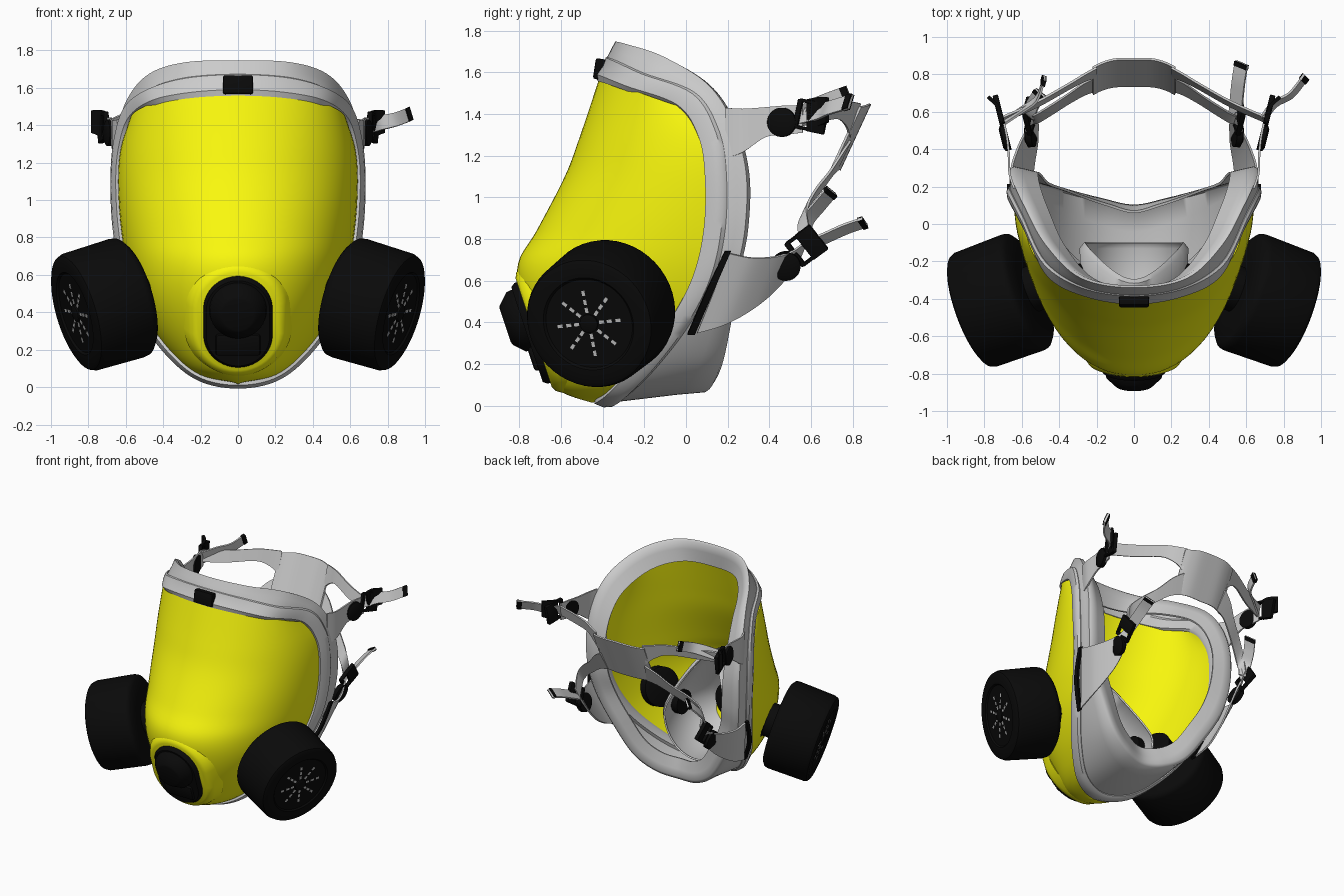
import bpy, bmesh, math
from mathutils import Vector, Matrix

if "Cube" in bpy.data.objects:
    bpy.data.objects.remove(bpy.data.objects["Cube"])
V = Vector

def material(name, rgb):
    m = bpy.data.materials.new(name)
    m.diffuse_color = (*rgb, 1)
    m.use_nodes = True
    m.node_tree.nodes["Principled BSDF"].inputs["Base Color"].default_value = m.diffuse_color
    return m
YELLOW = material("yellow_visor", (0.95, 0.94, 0.004))
BLACK = material("black_rubber", (0.003, 0.003, 0.003))

def finish(name, bm, mat=None, mirror=False, solid=0, angle=40):
    bmesh.ops.remove_doubles(bm, verts=bm.verts, dist=1e-5)
    bmesh.ops.recalc_face_normals(bm, faces=bm.faces)
    me = bpy.data.meshes.new(name)
    bm.to_mesh(me)
    bm.free()
    ob = bpy.data.objects.new(name, me)
    bpy.context.collection.objects.link(ob)
    if mat:
        me.materials.append(mat)
    bpy.ops.object.select_all(action='DESELECT')
    ob.select_set(True)
    bpy.context.view_layer.objects.active = ob
    if solid:
        s = ob.modifiers.new("thickness", 'SOLIDIFY')
        s.thickness, s.offset = solid, 0
        bpy.ops.object.modifier_apply(modifier=s.name)
    bpy.ops.object.shade_smooth_by_angle(angle=math.radians(angle))
    if mirror:
        ob.modifiers.new("mirror", 'MIRROR')
    return ob

def loft(name, rings, mat=None, closed=True, caps=False, **kw):
    bm = bmesh.new()
    rows = [[bm.verts.new(p) for p in r] for r in rings]
    n = len(rows[0])
    for a, b in zip(rows, rows[1:]):
        for i in range(n if closed else n - 1):
            j = (i + 1) % n
            bm.faces.new((a[i], a[j], b[j], b[i]))
    if caps:
        bm.faces.new(rows[0])
        bm.faces.new(rows[-1])
    return finish(name, bm, mat, **kw)

def spline(pts, n=6, closed=False):
    pts, k, out = [V(p) for p in pts], len(pts), []
    at = lambda i: pts[i % k] if closed else pts[max(0, min(k - 1, i))]
    for i in range(k if closed else k - 1):
        a, b, c, d = at(i - 1), at(i), at(i + 1), at(i + 2)
        for s in range(n):
            t = s / n
            out.append(0.5 * (2 * b + (c - a) * t + (2 * a - 5 * b + 4 * c - d) * t * t
                              + (3 * b - a - 3 * c + d) * t ** 3))
    return out if closed else out + [pts[-1]]

def frame(origin, axis, up=(0, 0, 1)):
    z = V(axis).normalized()
    x = V(up).cross(z).normalized()
    m = Matrix((x, z.cross(x), z)).transposed().to_4x4()
    m.translation = origin
    return m

def lathe(name, m, profile, mat=None, s=0, n=48, **kw):
    # round (s=0) or stadium-shaped stack of (radius, height) rings
    rings = []
    for r, h in profile:
        angs = [2 * math.pi * (i + 0.5) / n for i in range(n)]
        rings.append([m @ V((r * math.cos(a), r * math.sin(a) + math.copysign(s, math.sin(a)), h)) for a in angs])
    return loft(name, rings, mat, caps=True, **kw)

def boxes(name, items, mat=None, bevel=0.0, **kw):
    bm = bmesh.new()
    for m, size in items:
        bmesh.ops.create_cube(bm, size=1, matrix=m @ Matrix.Diagonal((*size, 1)))
    if bevel:
        bmesh.ops.bevel(bm, geom=bm.edges[:], offset=bevel, segments=2, affect='EDGES', profile=0.5)
    return finish(name, bm, mat, **kw)

def strap(name, pts, up=(0, 0, 1), mat=None, tip=False, mirror=True, solid=0.012):
    # ribbon through (x, y, z, width) points
    up = V(up).normalized()
    rings = [[p.xyz - up * p.w / 2, p.xyz + up * p.w / 2] for p in spline(pts)]
    loft(name, rings, mat, closed=False, mirror=mirror, solid=solid)
    if tip:
        loft(name + "_tip", rings[-3:], BLACK, closed=False, mirror=mirror, solid=0.025)

# Visor: half-ellipse rows between the centre line and the side of the rim, a little fuller near the chin
rim = [V(p) for p in [(0, -.41, 1.57), (.25, -.37, 1.557), (.45, -.262, 1.517), (.57, -.02, 1.43), (.62, .08, 1.28),
       (.635, .11, 1.1), (.62, .105, .85), (.58, .05, .62), (.5, -.07, .4), (.36, -.23, .2), (.2, -.36, .07), (0, -.42, .03)]]
centre = [(-.41, 1.57), (-.50, 1.3), (-.575, 1.1), (-.71, .84), (-.80, .68), (-.785, .5), (-.71, .27), (-.62, .09), (-.45, .02)]
side_pts, mid_pts = spline(rim[3:]), spline([(0, y, z) for y, z in centre])
rows = []
for j, (c, r) in enumerate(zip(mid_pts, side_pts)):
    e = 1 - .08 * math.exp(-((j - 32) / 8) ** 2)
    row = []
    for i in range(41):
        t = math.pi * (i / 40 - 0.5)
        k = 1 - max(0, math.cos(t)) ** e
        x = math.copysign(abs(math.sin(t)) ** e, t)
        row.append(V((r.x * x, c.y + (r.y - c.y) * k, c.z + (r.z - c.z) * k)))
    rows.append(row)
loft("visor", rows, YELLOW, closed=False, solid=0.012)

# Rim frame and face seal with an inward-turned lip
edge = [V(p) for p in [(0, -.34, 1.74), (.28, -.29, 1.73), (.47, -.11, 1.67), (.585, .1, 1.54), (.64, .22, 1.36),
        (.66, .285, 1.12), (.65, .28, .85), (.6, .235, .62), (.48, .2, .4), (.34, .16, .2), (.18, .12, .1), (0, .085, .07)]]
def full(half):
    return half + [V((-p.x, p.y, p.z)) for p in half[-2:0:-1]]
R, E = spline(full(rim), 8, True), spline(full(edge), 8, True)
def seal_ring(along, out, forward=0, base=R):
    res = []
    for r, e, b in zip(R, E, base):
        n = V((r.x, 0, (r.z - 0.85) * 0.8)).normalized()
        res.append(b + (e - r).normalized() * along + n * out + V((0, -forward, 0)))
    return res
loft("rim_frame", [seal_ring(.02, -.025), seal_ring(0, -.012, .015), seal_ring(0, .02, .02), seal_ring(.025, .04),
                   seal_ring(.065, .04), seal_ring(.085, .025), seal_ring(.085, -.02), seal_ring(.02, -.025)])
loft("face_seal", [seal_ring(.03, .0), seal_ring(.085, .012), [r.lerp(e, .75) for r, e in zip(R, E)],
                   seal_ring(0, 0, 0, E), seal_ring(.012, -.02, 0, E), seal_ring(0, -.07, 0, E),
                   seal_ring(-.02, -.15, 0, E)], solid=0.014, angle=60)

# Front exhale valve on its yellow boss
valve = frame((0, -.72, .355), (0, -.949, -.316))
lathe("valve_boss", valve, [(.29, -.1), (.265, -.03), (.245, 0), (.22, .012)], YELLOW, s=.055, angle=60)
lathe("valve_housing", valve, [(.185, -.05), (.185, .025), (.17, .045)], BLACK, s=.07)
cap = valve @ Matrix.Translation((0, .075, 0))
lathe("valve_cap", cap, [(.155, .03), (.15, .075), (.1, .125), (.085, .13)], BLACK)
boxes("valve_grille", [(valve @ Matrix.Translation((0, -.12, .045)), (.24, .12, .04))], BLACK, bevel=.015)

# Filter canisters with necks and spoked vents
canister = frame((.715, -.41, .44), (.903, -.33, -.27))
lathe("filter_canister", canister, [(.2, -.185), (.3, -.175), (.325, -.155), (.33, -.13), (.325, .14), (.315, .165),
      (.295, .175), (.23, .175), (.22, .165)], BLACK, mirror=True)
lathe("filter_neck", canister, [(.12, -.34), (.145, -.33), (.145, -.255), (.125, -.25), (.125, -.17)], BLACK, mirror=True)
lathe("filter_hub", canister, [(.045, .16), (.045, .175), (.035, .18)], BLACK, mirror=True)
vents = []
for k in range(8):
    turn = canister @ Matrix.Rotation(k * math.pi / 4 + .1, 4, 'Z')
    for r in (.065, .105, .15):
        vents.append((turn @ Matrix.Translation((r, 0, .164)), (.026, .016, .006)))
boxes("filter_vents", vents, mirror=True)

# Inner nose cup with a sloping, peaked opening, and its valves
cup = []
for y, zc, rx, rz in [(-.1, .45, .26, .3), (-.13, .45, .285, .32), (-.4, .47, .28, .28), (-.6, .43, .2, .21), (-.68, .4, .1, .1)]:
    ring = []
    for i in range(40):
        a = 2 * math.pi * i / 40
        up = max(math.sin(a), 0) ** 1.5
        slope = .2 * up * max(0, (y + .65) / .55)
        ring.append(V((rx * math.cos(a) * (1 - .3 * up), y - slope, zc + rz * math.sin(a) * (1 + .45 * up))))
    cup.append(ring)
loft("nose_cup", cup, solid=0.012, angle=60)
lathe("inner_exhale_valve", frame((0, -.6, .42), (0, 1, 0)), [(.15, -.02), (.15, .02), (.12, .04)], BLACK)
lathe("inhale_valve", frame((.265, -.3, .46), (1, 0, 0)), [(.09, -.04), (.09, .03), (.07, .04)], BLACK, mirror=True)

# Top clip and side retainer bars
boxes("top_clip", [(Matrix.Translation((0, -.415, 1.615)) @ Matrix.Rotation(-.15, 4, 'X'), (.16, .05, .1))], BLACK, bevel=.01)
strap("side_retainer", [(.67, .2, .74, .03), (.63, .11, .54, .035), (.53, .025, .345, .035)], (0, 1, 0), BLACK, solid=.02)

# Strap tabs on the seal
strap("upper_tab", [(.64, .19, 1.31, .24), (.665, .27, 1.32, .21), (.67, .38, 1.36, .145), (.68, .47, 1.37, .14), (.7, .56, 1.375, .13)])
strap("lower_tab", [(.6, .13, .54, .43), (.6, .25, .55, .36), (.575, .37, .59, .28), (.545, .47, .65, .2), (.53, .56, .74, .12)], (.28, .35, .87))

# Buckles: round stud plus slotted clip
for tag, stud, clip, axis, up in [("upper", (.69, .46, 1.36), (.72, .6, 1.39), (1, -.25, 0), (.05, .2, 1)),
                                  ("lower", (.555, .48, .67), (.56, .575, .765), (1, -.05, -.25), (.2, -.6, .75))]:
    lathe(tag + "_stud", frame(stud, axis), [(.07, -.02), (.07, .012), (.05, .022)], BLACK, n=32, mirror=True)
    m = frame(clip, axis, up)
    parts = [(-.065, 0, .025, .14), (.035, 0, .09, .15), (0, .065, .14, .016), (0, -.065, .14, .016)]
    boxes(tag + "_clip", [(m @ Matrix.Translation((x, y, 0)), (w, h, .03)) for x, y, w, h in parts],
          BLACK, bevel=.006, mirror=True)
strap("upper_clip_lever", [(.715, .58, 1.4, .14), (.73, .63, 1.41, .14), (.78, .68, 1.42, .12)], mat=BLACK, solid=.02)

# Head harness: centre plate flaring into four arms
strap("harness_plate", [(0, .81, 1.29, .35), (.1, .808, 1.29, .345), (.17, .79, 1.285, .34), (.22, .765, 1.28, .34)], (0, .42, .91))
strap("harness_upper_arm", [(.7, .56, 1.385, .09), (.52, .64, 1.4, .09), (.35, .735, 1.42, .09), (.26, .785, 1.4, .12), (.2, .81, 1.37, .17)], (0, .3, .95))
strap("harness_lower_arm", [(.54, .58, .78, .085), (.53, .56, .9, .1), (.46, .6, .99, .1), (.35, .67, 1.08, .1),
                            (.26, .725, 1.16, .13), (.18, .755, 1.2, .16)], (.15, .4, .85))

# Loose strap ends, different on each side
for name, pts, up in [
    ("right_upper_end", [(.69, .56, 1.39, .08), (.75, .64, 1.41, .08), (.84, .69, 1.43, .075), (.92, .79, 1.46, .075)], (-.3, .3, 1)),
    ("left_upper_end", [(-.69, .55, 1.39, .08), (-.6, .61, 1.43, .08), (-.52, .67, 1.46, .075), (-.48, .78, 1.5, .075)], (0, -.4, 1)),
    ("right_lower_end", [(.54, .57, .76, .08), (.55, .68, .81, .08), (.56, .77, .85, .08), (.575, .86, .88, .08)], (.85, -.35, .5)),
    ("left_lower_end", [(-.54, .58, .78, .08), (-.56, .58, .88, .08), (-.54, .64, .96, .08), (-.5, .7, 1.03, .08)], (-.6, .5, -.4))]:
    strap(name, pts, up, tip=True, mirror=False)
